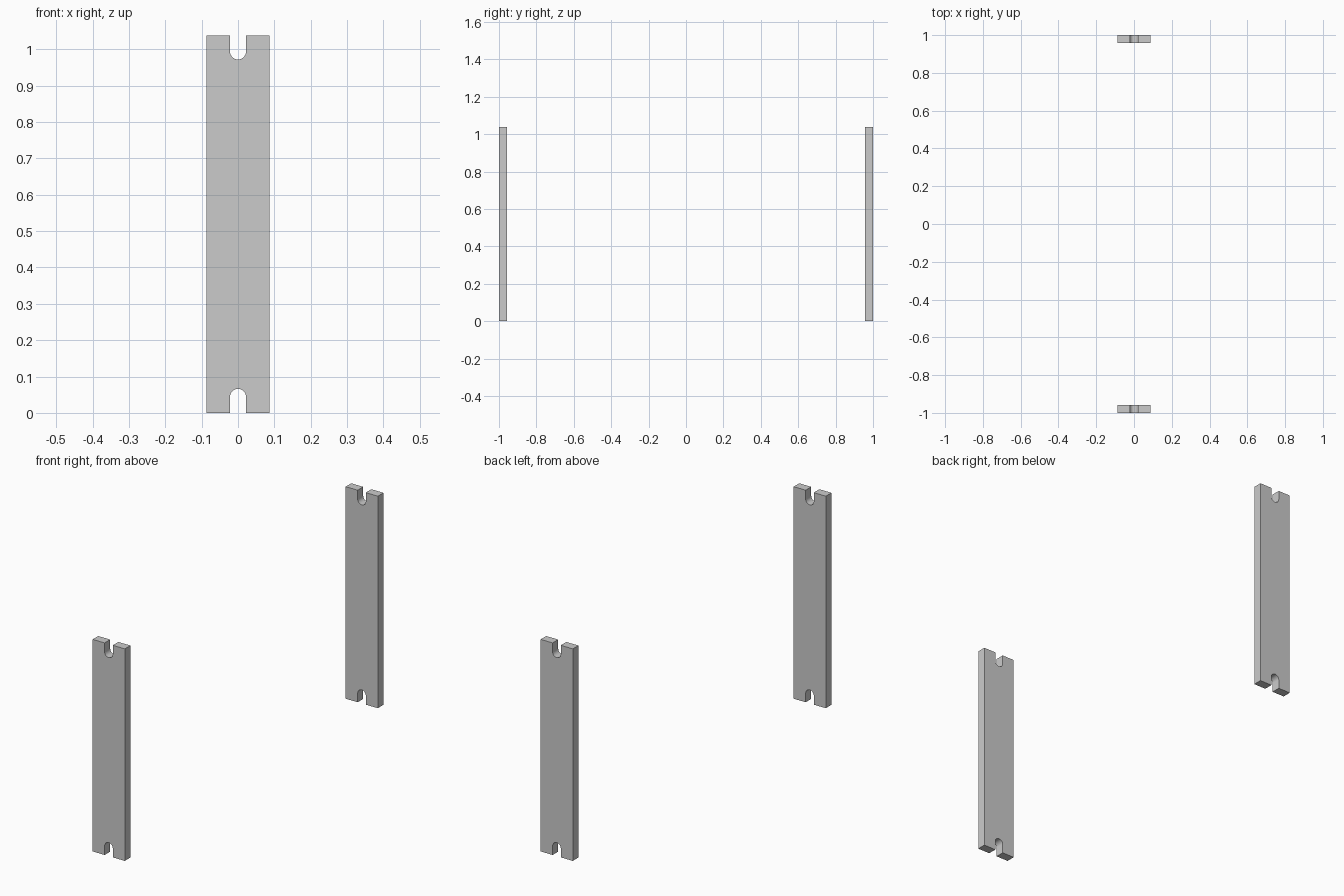
import bpy, bmesh, math

if "Cube" in bpy.data.objects:
    bpy.data.objects.remove(bpy.data.objects["Cube"])

HALF_W, HEIGHT, THICK = 0.087, 1.038, 0.043
SLOT_R, SLOT_DEPTH = 0.022, 0.066
ARC_STEPS = 24


def plate_profile():
    """Outline in x/z: a strip with a round-ended slot in each short end."""
    arc = [(-SLOT_R * math.cos(math.pi * i / ARC_STEPS),
            SLOT_DEPTH - SLOT_R + SLOT_R * math.sin(math.pi * i / ARC_STEPS))
           for i in range(ARC_STEPS + 1)]
    bottom = [(-HALF_W, 0), (-SLOT_R, 0)] + arc + [(SLOT_R, 0), (HALF_W, 0)]
    top = [(-x, HEIGHT - z) for x, z in bottom]
    return bottom + top


def make_plate(name, y):
    bm = bmesh.new()
    face = bm.faces.new([bm.verts.new((x, y, z)) for x, z in plate_profile()])
    new = bmesh.ops.extrude_face_region(bm, geom=[face])["geom"]
    bmesh.ops.translate(bm, vec=(0, THICK, 0),
                        verts=[g for g in new if isinstance(g, bmesh.types.BMVert)])
    bmesh.ops.recalc_face_normals(bm, faces=bm.faces)
    mesh = bpy.data.meshes.new(name)
    bm.to_mesh(mesh)
    bm.free()
    obj = bpy.data.objects.new(name, mesh)
    bpy.context.collection.objects.link(obj)
    # Smooth slot ends, sharp plate edges
    bpy.ops.object.select_all(action='DESELECT')
    obj.select_set(True)
    bpy.context.view_layer.objects.active = obj
    bpy.ops.object.shade_smooth_by_angle(angle=math.radians(30))


# Two identical slotted plates at the front and back
make_plate("front_slotted_plate", -1.0)
make_plate("back_slotted_plate", 1.0 - THICK)
